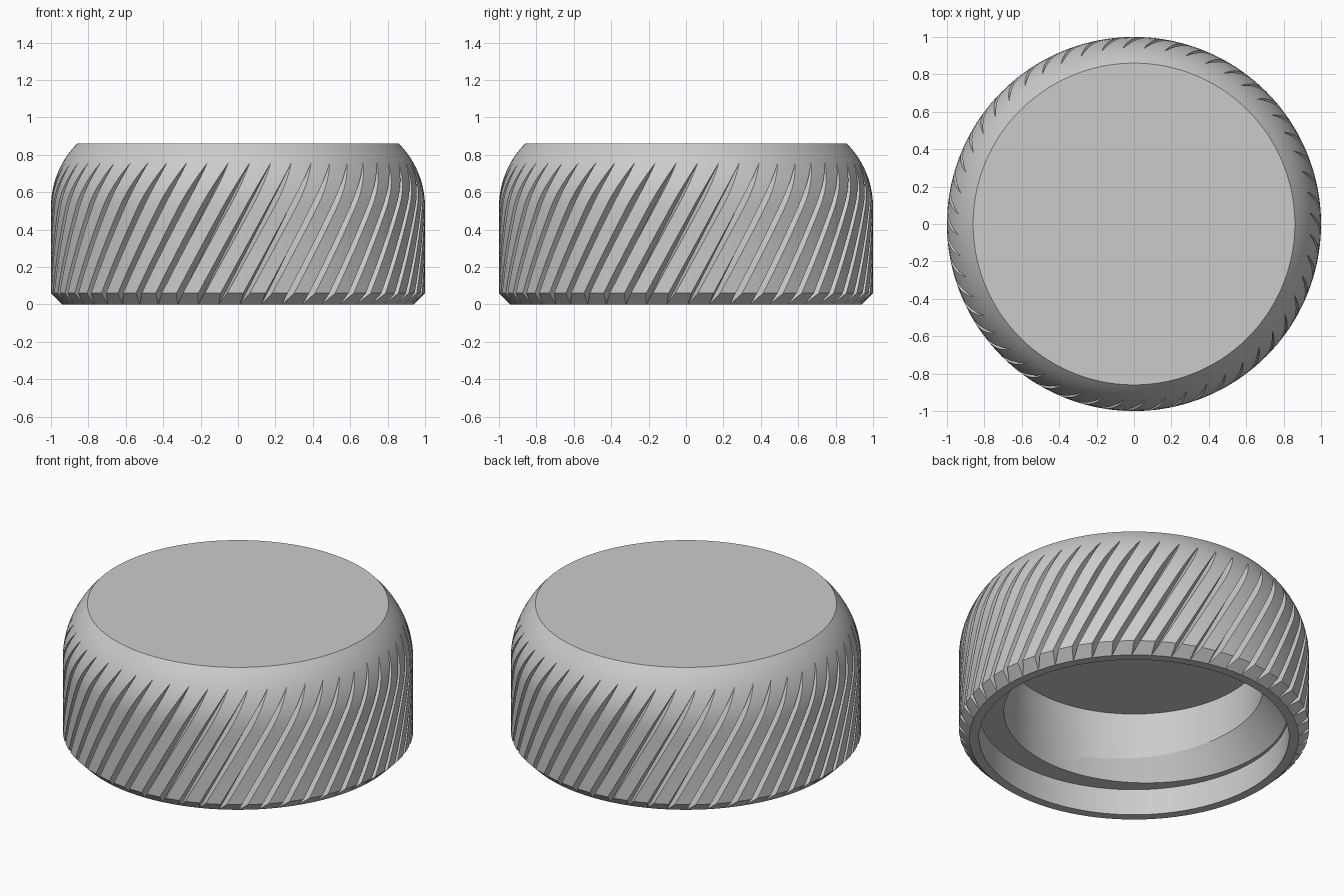
import bpy, bmesh, math

if "Cube" in bpy.data.objects:
    bpy.data.objects.remove(bpy.data.objects["Cube"])

GROOVES = 52
PITCH = 2 * math.pi / GROOVES
N = GROOVES * 4                     # columns round the cap
TWIST = 0.55                        # helix lean, radians per unit height
PHASE = -1.921
GROOVE_R = 0.938                    # radius of the groove floor
SHOULDER_R, SHOULDER_Z = 0.478, 0.522
TIP = math.acos(1 - (1 - GROOVE_R) / SHOULDER_R)   # arc angle where grooves run out

bm = bmesh.new()


def ring(point):
    """Ring of N vertices; point(j) gives radius, angle, height."""
    verts = []
    for j in range(N):
        r, a, z = point(j)
        verts.append(bm.verts.new((r * math.cos(a), r * math.sin(a), z)))
    return verts


def grooved(r, z):
    """Outer ring with a V notch in each pitch."""
    depth = max(0.0, r - GROOVE_R)
    half = 0.29 * depth

    def point(j):
        g, k = divmod(j, 4)
        offset = (0, half, PITCH / 2, PITCH - half)[k]
        return (r - depth if k == 0 else r,
                PHASE + TWIST * z + g * PITCH + offset, z)
    return ring(point)


def plain(r, z, twist=0.0):
    return ring(lambda j: (r, PHASE + twist * z + j * PITCH / 4, z))


def thread(j, top):
    """Slanted thread run-in that widens towards one side."""
    a = PHASE + j * PITCH / 4
    t = max(0.02, (1 - math.cos(a - math.radians(315))) / 2)
    if top:
        return 0.74, a, 0.165 + 0.17 * t ** 0.4
    return 0.74 + 0.14 * t, a, 0.165


def shoulder(a):
    return (1 - SHOULDER_R * (1 - math.cos(a)), SHOULDER_Z + SHOULDER_R * math.sin(a))


# Inside: ceiling, bore, thread run-in, step and skirt wall
rings = [plain(0.74, 0.58),
         ring(lambda j: thread(j, True)),
         ring(lambda j: thread(j, False)),
         plain(0.885, 0.165),
         plain(0.885, 0.0)]

# Outside: bottom chamfer, grooved wall, rounded shoulder
rings.append(grooved(0.94, 0.0))
for i in range(9):
    rings.append(grooved(1.0, 0.06 + (SHOULDER_Z - 0.06) * i / 8))
for i in range(1, 8):
    rings.append(grooved(*shoulder(TIP * i / 7)))
for i in range(1, 5):
    rings.append(plain(*shoulder(TIP + (math.pi / 4 - TIP) * i / 4), TWIST))

for lower, upper in zip(rings, rings[1:]):
    for j in range(N):
        k = (j + 1) % N
        bm.faces.new((lower[j], lower[k], upper[k], upper[j]))
bm.faces.new(rings[-1])              # flat top
bm.faces.new(rings[0][::-1])         # inner ceiling

bmesh.ops.remove_doubles(bm, verts=bm.verts[:], dist=1e-5)
bmesh.ops.recalc_face_normals(bm, faces=bm.faces[:])

mesh = bpy.data.meshes.new("ribbed_cap")
bm.to_mesh(mesh)
bm.free()
cap = bpy.data.objects.new("ribbed_cap", mesh)
bpy.context.collection.objects.link(cap)

# Plain grey plastic
grey = bpy.data.materials.new("light grey")
grey.diffuse_color = (0.6, 0.6, 0.6, 1)
grey.use_nodes = True
grey.node_tree.nodes["Principled BSDF"].inputs["Base Color"].default_value = grey.diffuse_color
mesh.materials.append(grey)

bpy.context.view_layer.objects.active = cap
cap.select_set(True)
bpy.ops.object.shade_smooth_by_angle(angle=math.radians(20))
